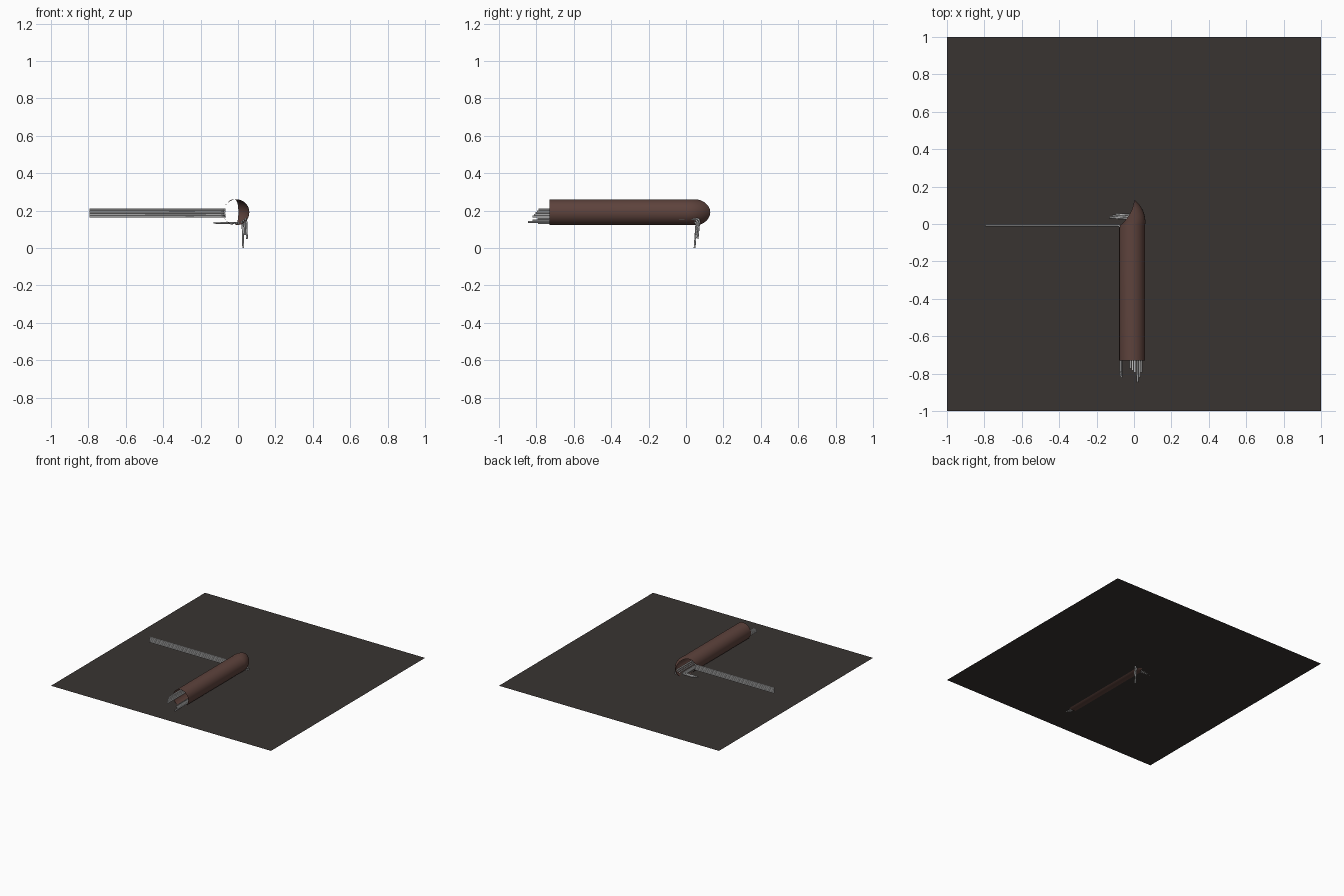
import bpy, bmesh, math
from mathutils import Vector

if "Cube" in bpy.data.objects:
    bpy.data.objects.remove(bpy.data.objects["Cube"])

CX, CZ, R = -0.01, 0.191, 0.069


def material(name, rgb):
    m = bpy.data.materials.new(name)
    m.diffuse_color = (*rgb, 1)
    m.use_nodes = True
    m.node_tree.nodes["Principled BSDF"].inputs["Base Color"].default_value = m.diffuse_color
    return m


def add_mesh(name, bm, mat):
    me = bpy.data.meshes.new(name)
    bm.to_mesh(me)
    bm.free()
    me.materials.append(mat)
    ob = bpy.data.objects.new(name, me)
    bpy.context.collection.objects.link(ob)
    return ob


# flat floor sheet, the sleeve dips slightly through it
bm = bmesh.new()
bmesh.ops.create_grid(bm, x_segments=1, y_segments=1, size=1)
bmesh.ops.translate(bm, verts=bm.verts, vec=(0, 0, 0.13))
add_mesh("floor_sheet", bm, material("dark_floor", (0.04, 0.034, 0.031)))

# brown sleeve: straight tube that turns left and ends in a bowed open mouth
N, BEND = 32, 10
PX, PY = CX - R, -0.01          # pivot on the inside of the bend


def ring_points(y, t):
    pts = []
    a = math.radians(60) * t
    for k in range(N):
        f = 2 * math.pi * k / N
        u, z = math.cos(f), CZ + R * math.sin(f)
        d = R * (1 + u) * (1 + 0.17 * t)
        pull = 0.017 * (1 - u * u) * t
        pts.append((PX + d * math.cos(a) + pull * math.sin(a),
                    y + d * math.sin(a) - pull * math.cos(a), z))
    return pts


bm = bmesh.new()
stations = [(-0.73, 0)] + [(PY, i / BEND) for i in range(BEND + 1)]
rings = [[bm.verts.new(p) for p in ring_points(y, t)] for y, t in stations]
for a, b in zip(rings, rings[1:]):
    for k in range(N):
        j = (k + 1) % N
        bm.faces.new((a[k], a[j], b[j], b[k])).smooth = True
add_mesh("cable_sleeve", bm, material("brown_rubber", (0.11, 0.055, 0.045)))


# bare wires, each a thin tube along a short path
def wire(name, pts, r=0.005):
    cu = bpy.data.curves.new(name, 'CURVE')
    cu.dimensions = '3D'
    cu.bevel_depth = r
    cu.bevel_resolution = 2
    cu.use_fill_caps = True
    sp = cu.splines.new('POLY')
    sp.points.add(len(pts) - 1)
    for p, co in zip(sp.points, pts):
        p.co = (*co, 1)
    ob = bpy.data.objects.new(name, cu)
    bpy.context.collection.objects.link(ob)


def bend(p0, corner, p1, r):
    # path with a rounded corner
    p0, c, p1 = Vector(p0), Vector(corner), Vector(p1)
    a = c + (p0 - c).normalized() * r
    b = c + (p1 - c).normalized() * r
    arc = [a * (1 - t) ** 2 + c * 2 * t * (1 - t) + b * t * t
           for t in (i / 6 for i in range(7))]
    return [p0] + arc + [p1]


# side row: runs along the left wall, then far out to the left
for i in range(5):
    z = 0.168 + 0.0095 * i
    x = CX - math.sqrt((R - 0.007) ** 2 - (z - CZ) ** 2)
    wire(f"side_wire_{i + 1}", bend((x, -0.82 + 0.008 * i, z), (x, -0.008, z),
                                    (-0.795, -0.008, z), 0.02))

# floor row: runs along the bottom, short ends to the left
for i in range(3):
    x = -0.018 + 0.011 * i
    wire(f"floor_wire_{i + 1}", bend((x, -0.77 - 0.01 * i, 0.133), (x, 0.03 + 0.008 * i, 0.133),
                                     (-0.13 + 0.015 * i, 0.035 + 0.008 * i, 0.135), 0.02))

# drooping row: runs along the lower right, then hangs down
for i, low in enumerate((0.0, 0.07, 0.05)):
    x, z = 0.018 + 0.01 * i, 0.139 + 0.008 * i
    y = 0.05 + 0.008 * i
    wire(f"drooping_wire_{i + 1}", bend((x, -0.845 + 0.025 * i, z), (x + 0.006, y + 0.006, z),
                                        (x + 0.01, y - 0.004, low), 0.015))
